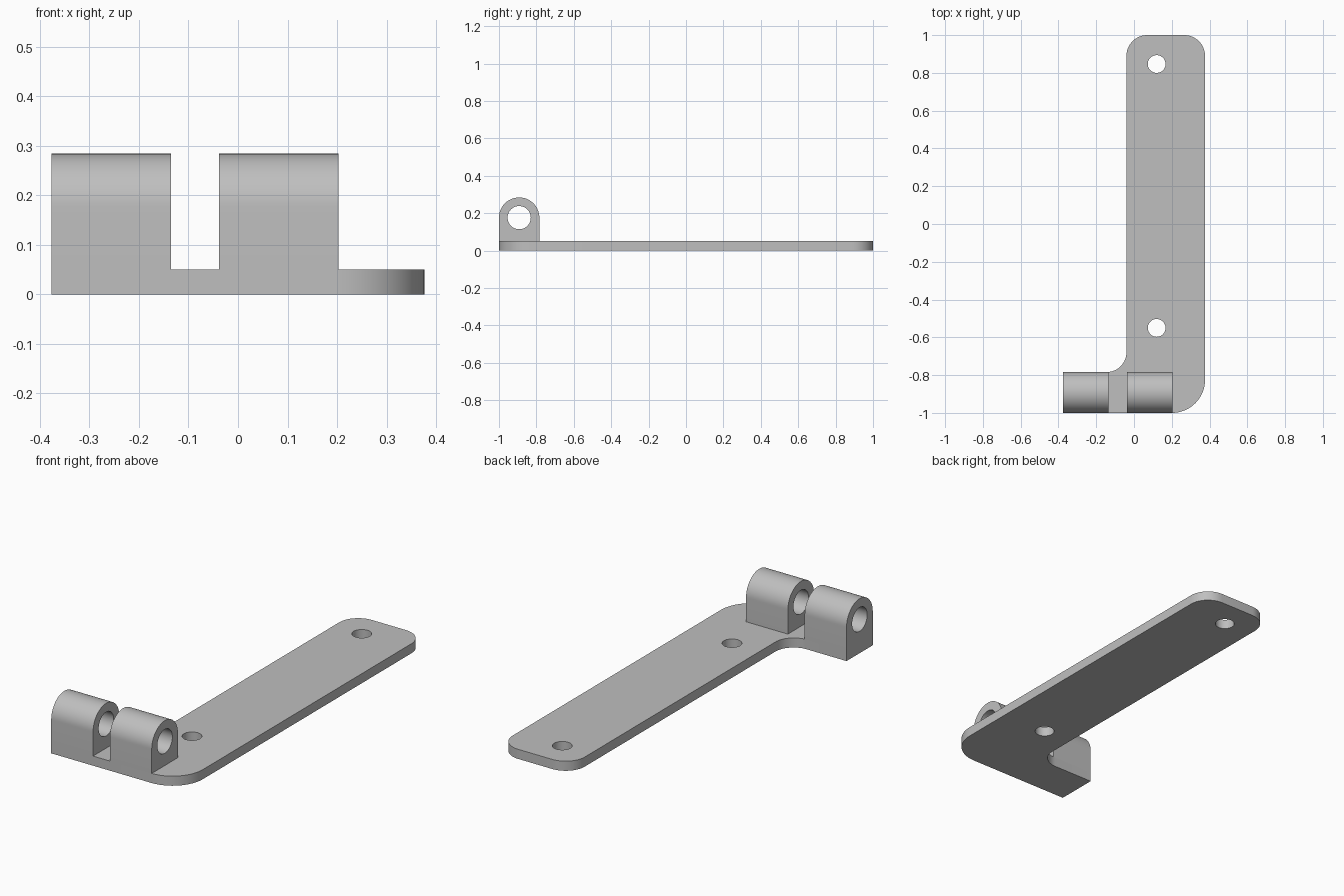
import bpy, bmesh
from math import cos, sin, radians
from mathutils import Matrix

cube = bpy.data.objects.get("Cube")
if cube:
    bpy.data.objects.remove(cube, do_unlink=True)

GREY = (0.52, 0.52, 0.52, 1)
metal = bpy.data.materials.new("plain grey metal")
metal.use_nodes = True
metal.diffuse_color = GREY
metal.node_tree.nodes["Principled BSDF"].inputs["Base Color"].default_value = GREY

THICK = 0.05
X0, X1 = -0.04, 0.376        # strip sides
LEFT = -0.376                # free end of the hinge arm
ARM = -0.784                 # back edge of the hinge arm


def arc(cx, cy, r, start, end, steps=16):
    angles = [radians(start + (end - start) * i / steps) for i in range(steps + 1)]
    return [(cx + r * cos(a), cy + r * sin(a)) for a in angles]


def circle(cx, cy, r, n=48):
    return arc(cx, cy, r, 0, 360, n)[:-1]


def extrude_profile(name, loops, depth, matrix):
    """Extrude an outline (first loop) with holes (other loops), centred on its plane."""
    curve = bpy.data.curves.new(name, "CURVE")
    curve.dimensions = "2D"
    curve.fill_mode = "BOTH"
    curve.extrude = depth / 2
    for loop in loops:
        spline = curve.splines.new("POLY")
        spline.points.add(len(loop) - 1)
        for point, (x, y) in zip(spline.points, loop):
            point.co = (x, y, 0, 1)
        spline.use_cyclic_u = True
    temp = bpy.data.objects.new(name + "_profile", curve)
    bpy.context.collection.objects.link(temp)
    graph = bpy.context.evaluated_depsgraph_get()
    mesh = bpy.data.meshes.new_from_object(temp.evaluated_get(graph))
    bpy.data.objects.remove(temp, do_unlink=True)
    bpy.data.curves.remove(curve)

    bm = bmesh.new()
    bm.from_mesh(mesh)
    bmesh.ops.remove_doubles(bm, verts=bm.verts, dist=0.0001)
    bmesh.ops.transform(bm, matrix=matrix, verts=bm.verts)
    bmesh.ops.recalc_face_normals(bm, faces=bm.faces)
    bm.to_mesh(mesh)
    bm.free()
    mesh.materials.clear()
    mesh.materials.append(metal)
    mesh.name = name
    obj = bpy.data.objects.new(name, mesh)
    bpy.context.collection.objects.link(obj)
    bpy.ops.object.select_all(action="DESELECT")
    obj.select_set(True)
    bpy.context.view_layer.objects.active = obj
    bpy.ops.object.shade_smooth_by_angle(angle=radians(30))
    return obj


# L-shaped plate with rounded corners, inner fillet and two screw holes
corner, heel, fillet = 0.11, 0.175, 0.105
outline = [(LEFT, -1)]
outline += arc(X1 - heel, -1 + heel, heel, -90, 0)
outline += arc(X1 - corner, 1 - corner, corner, 0, 90)
outline += arc(X0 + corner, 1 - corner, corner, 90, 180)
outline += arc(X0 - fillet, ARM + fillet, fillet, 0, -90)
outline += [(LEFT, ARM)]
holes = [circle(0.12, y, 0.047) for y in (-0.55, 0.847)]
extrude_profile("mounting_plate", [outline] + holes, THICK,
                Matrix.Translation((0, 0, THICK / 2)))

# Two round-topped hinge knuckles with a pin bore
radius = (ARM + 1) / 2
axis_y, axis_z = -1 + radius, 0.284 - radius
side = [(-1, THICK), (ARM, THICK)] + arc(axis_y, axis_z, radius, 0, 180, 32)
bore = circle(axis_y, axis_z, 0.062)
length = 0.241
to_side = Matrix(((0, 0, 1, 0), (1, 0, 0, 0), (0, 1, 0, 0), (0, 0, 0, 1)))
for name, start in (("right_knuckle", LEFT), ("left_knuckle", -0.038)):
    place = Matrix.Translation((start + length / 2, 0, 0)) @ to_side
    extrude_profile(name, [side, bore], length, place)
